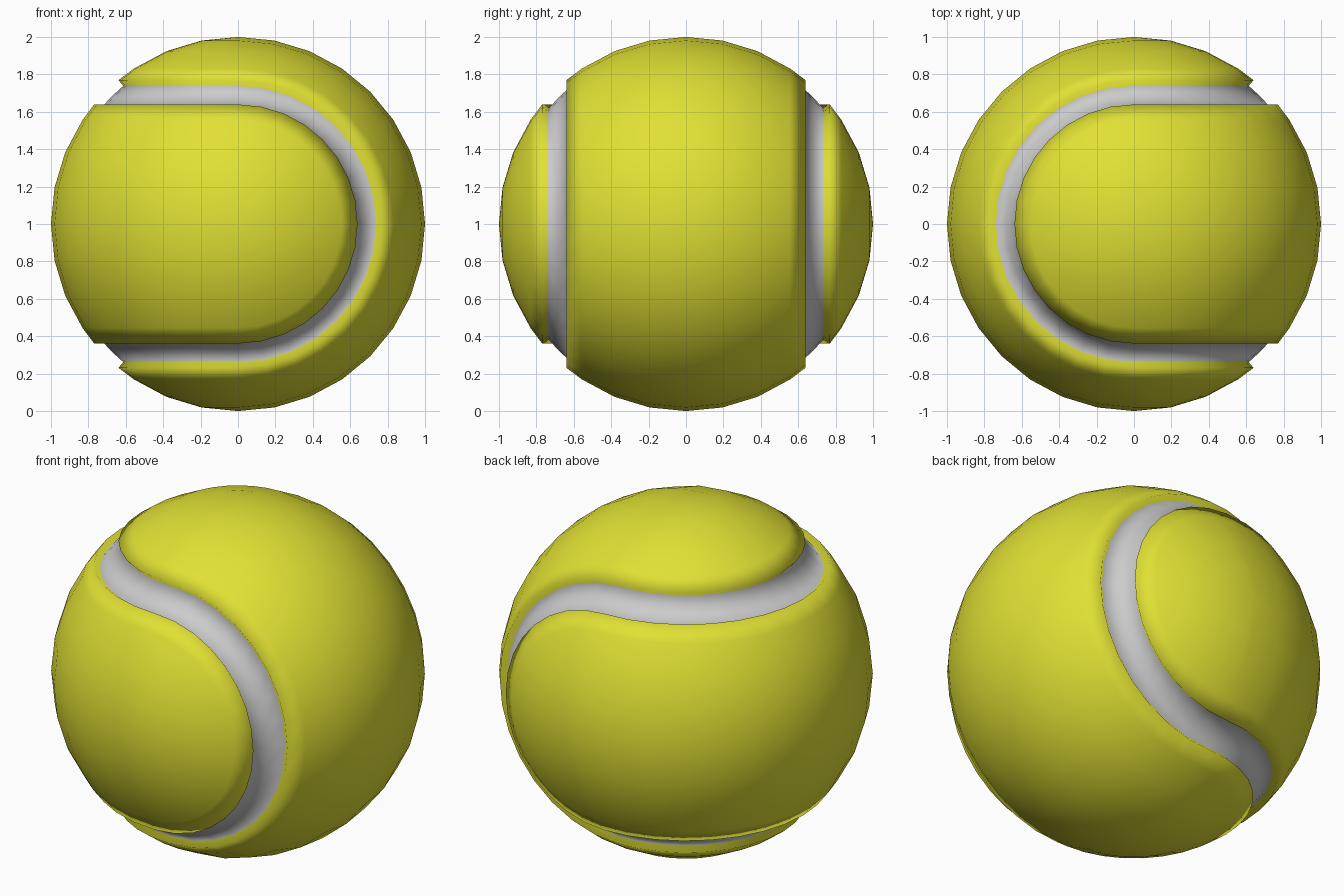
import bpy, bmesh
from math import sin, cos, pi, radians
from mathutils import Vector

if "Cube" in bpy.data.objects:
    bpy.data.objects.remove(bpy.data.objects["Cube"])

STEPS = 16            # segments per half turn
FLOOR = 0.96          # radius of the sunken seam
EDGE = 39.73          # angle of the felt edge (seam centre is at 45)

# rows from the middle of a felt panel to the seam centre: (angle, radius)
half = [(0, 1), (11.25, 1), (22.5, 1), (33.75, 1), (EDGE, 1), (EDGE, FLOOR), (45, FLOOR)]
full = [(-a, r) for a, r in reversed(half[1:])] + half

bm = bmesh.new()


def grid(rows, point, turn):
    """Skin a grid of points; turn maps the first panel to the second."""
    verts = []
    for a, r in rows:
        verts.append([bm.verts.new(turn(point(radians(a), pi * i / STEPS) * r))
                      for i in range(STEPS + 1)])
    for lo, hi in zip(verts, verts[1:]):
        for i in range(STEPS):
            bm.faces.new((lo[i], lo[i + 1], hi[i + 1], hi[i]))


def belt(a, t):
    return Vector((-cos(a) * sin(t), -cos(a) * cos(t), sin(a)))


def cap(side):
    return lambda a, t: Vector((sin(a) * sin(t), side * cos(a), sin(a) * cos(t)))


# two identical interlocking panels, each a belt with two rounded ends
for turn in (lambda p: p, lambda p: Vector((-p.x, p.z, p.y))):
    grid(full, belt, turn)
    for side in (-1, 1):
        grid(half, cap(side), turn)

bmesh.ops.remove_doubles(bm, verts=bm.verts[:], dist=0.0005)
bmesh.ops.recalc_face_normals(bm, faces=bm.faces[:])

# seam floor gets the second material
for f in bm.faces:
    f.smooth = True
    f.material_index = int(max(v.co.length for v in f.verts) < 0.98)
bmesh.ops.translate(bm, verts=bm.verts[:], vec=(0, 0, 1))

mesh = bpy.data.meshes.new("ball")
bm.to_mesh(mesh)
bm.free()
for name, col in (("felt", (0.75, 0.75, 0.035, 1)), ("seam", (0.6, 0.6, 0.6, 1))):
    mat = bpy.data.materials.new(name)
    mat.diffuse_color = col
    mat.use_nodes = True
    mat.node_tree.nodes["Principled BSDF"].inputs["Base Color"].default_value = mat.diffuse_color
    mesh.materials.append(mat)
bpy.context.collection.objects.link(bpy.data.objects.new("ball", mesh))
